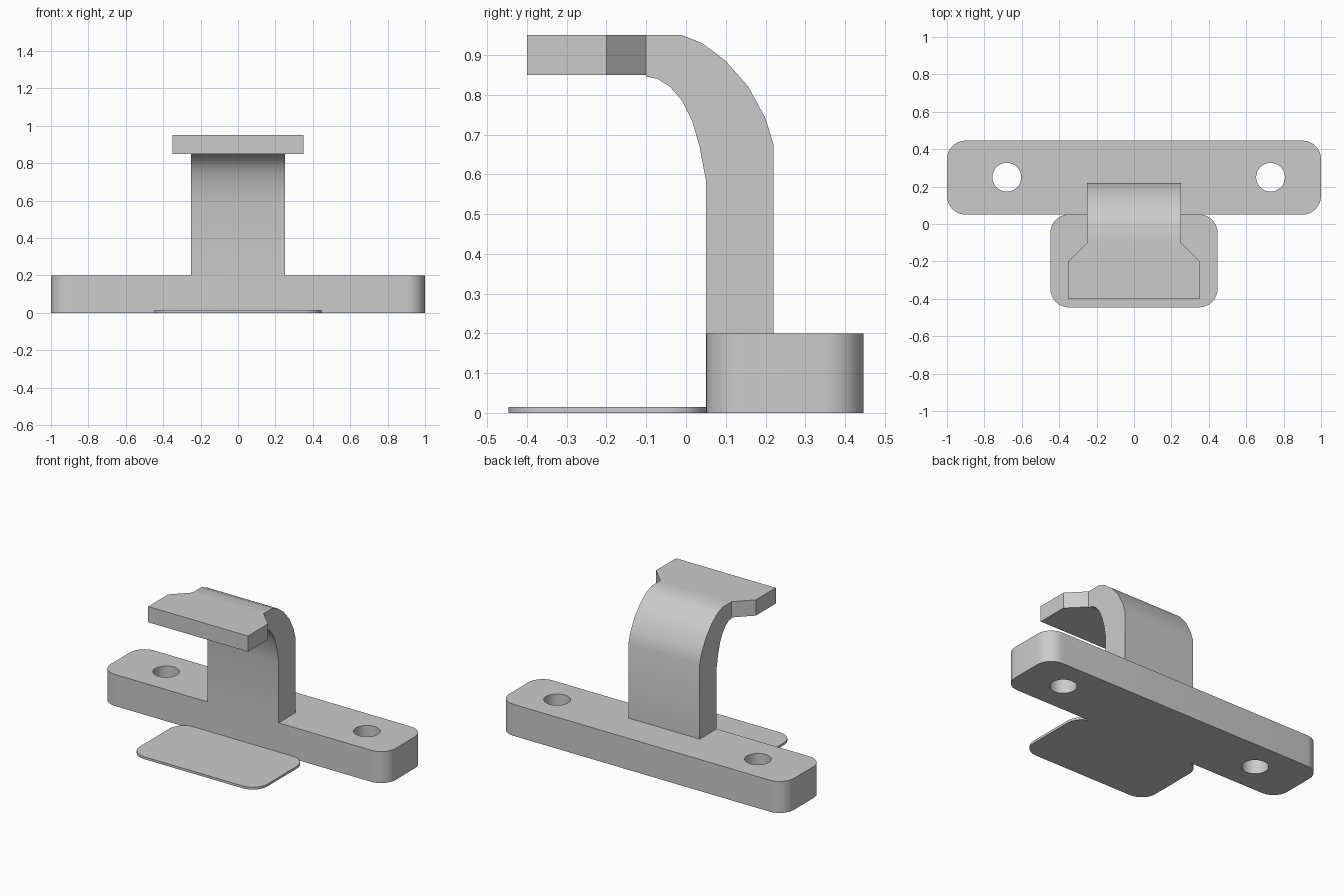
import bpy, bmesh, math
from mathutils import Vector

cube = bpy.data.objects.get("Cube")
if cube:
    bpy.data.objects.remove(cube, do_unlink=True)

grey = bpy.data.materials.new("plain_grey")
grey.use_nodes = True
colour = (0.6, 0.6, 0.6, 1)
grey.diffuse_color = colour
grey.node_tree.nodes["Principled BSDF"].inputs["Base Color"].default_value = colour


def prism(name, points, direction):
    """Extrude a closed outline of 3D points along a direction."""
    bm = bmesh.new()
    face = bm.faces.new([bm.verts.new(p) for p in points])
    ext = bmesh.ops.extrude_face_region(bm, geom=[face], use_keep_orig=True)
    moved = [v for v in ext["geom"] if isinstance(v, bmesh.types.BMVert)]
    bmesh.ops.translate(bm, verts=moved, vec=Vector(direction))
    bmesh.ops.recalc_face_normals(bm, faces=bm.faces)
    mesh = bpy.data.meshes.new(name)
    bm.to_mesh(mesh)
    bm.free()
    mesh.materials.append(grey)
    obj = bpy.data.objects.new(name, mesh)
    bpy.context.collection.objects.link(obj)
    return obj


def arc(cx, cy, r, start, end, steps):
    angles = [math.radians(start + (end - start) * i / steps) for i in range(steps + 1)]
    return [(cx + r * math.cos(a), cy + r * math.sin(a), 0) for a in angles]


def rounded_slab(name, half_width, front, back, height, r):
    x = half_width - r
    corners = [(x, back - r), (-x, back - r), (-x, front + r), (x, front + r)]
    outline = []
    for i, (cx, cy) in enumerate(corners):
        outline += arc(cx, cy, r, 90 * i, 90 * i + 90, 8)
    return prism(name, outline, (0, 0, height))


def smooth(obj):
    bpy.ops.object.select_all(action="DESELECT")
    obj.select_set(True)
    bpy.context.view_layer.objects.active = obj
    bpy.ops.object.shade_smooth_by_angle(angle=math.radians(35))


# Mounting bar with two screw holes
bar = rounded_slab("mounting_bar", 1.0, 0.05, 0.446, 0.2, 0.1)
for x in (-0.68, 0.73):
    ring = [(px, py, -0.1) for px, py, _ in arc(x, 0.25, 0.077, 0, 360, 32)[:-1]]
    cutter = prism("hole_cutter", ring, (0, 0, 0.4))
    cutter.hide_render = True
    bpy.context.view_layer.objects.active = bar
    cut = bar.modifiers.new("hole", "BOOLEAN")
    cut.operation = "DIFFERENCE"
    cut.solver = "EXACT"
    cut.object = cutter
    bpy.ops.object.modifier_apply(modifier=cut.name)
    bpy.data.objects.remove(cutter, do_unlink=True)

# Thin plate lying in front of the bar
plate = rounded_slab("thin_plate", 0.447, -0.446, 0.052, 0.015, 0.1)

# Upright that curves forward
side = [(0.22, 0.2), (0.22, 0.675), (0.2, 0.74), (0.157, 0.82), (0.1, 0.885),
        (0.04, 0.93), (-0.01, 0.95), (-0.1, 0.95), (-0.1, 0.846), (-0.072, 0.84),
        (-0.04, 0.82), (-0.01, 0.785), (0.015, 0.735), (0.034, 0.67),
        (0.05, 0.585), (0.05, 0.2)]
upright = prism("curved_upright", [(-0.25, y, z) for y, z in side], (0.5, 0, 0))

# Flared head at the front of the upright
half = [(0.25, -0.1), (0.35, -0.2), (0.35, -0.4)]
outline = half + [(-x, y) for x, y in reversed(half)]
head = prism("flared_head", [(x, y, 0.85) for x, y in outline], (0, 0, 0.1))

for part in (bar, plate, upright):
    smooth(part)
